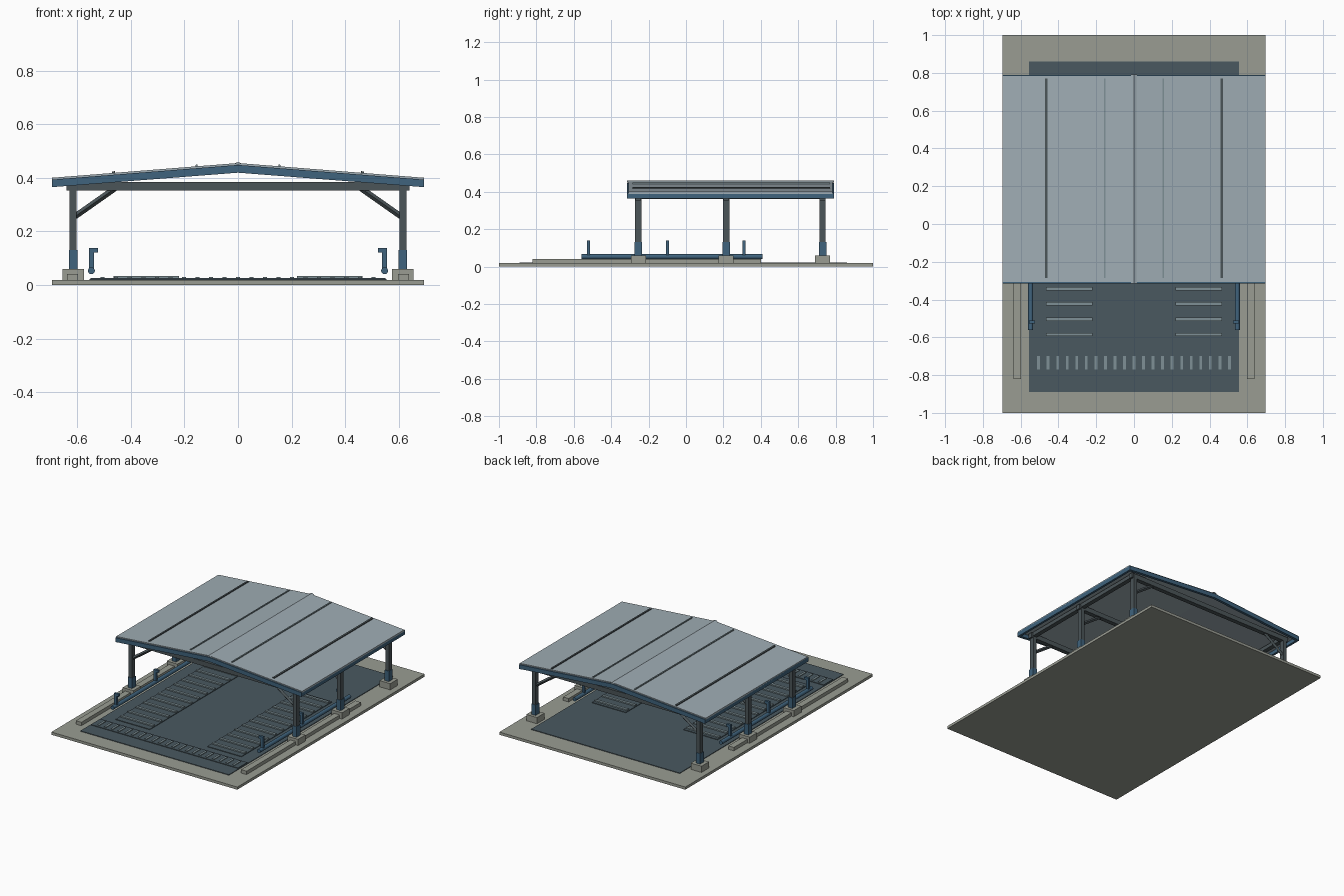
import bpy, bmesh, math
from mathutils import Vector

cube = bpy.data.objects.get("Cube")
if cube:
    bpy.data.objects.remove(cube, do_unlink=True)


def material(name, rgb):
    m = bpy.data.materials.new(name)
    m.use_nodes = True
    m.diffuse_color = (*rgb, 1)
    bsdf = next(n for n in m.node_tree.nodes if n.type == 'BSDF_PRINCIPLED')
    bsdf.inputs["Base Color"].default_value = (*rgb, 1)
    bsdf.inputs["Roughness"].default_value = 0.7
    return m


concrete = material("concrete", (0.32, 0.335, 0.29))
asphalt = material("dark paving", (0.067, 0.098, 0.117))
steel = material("dark steel", (0.07, 0.09, 0.098))
blue = material("blue paint", (0.05, 0.125, 0.205))
sheet = material("roof sheet", (0.35, 0.42, 0.46))
grating = material("grating metal", (0.21, 0.28, 0.305))


def finish(name, bm, mat):
    bmesh.ops.recalc_face_normals(bm, faces=bm.faces)
    mesh = bpy.data.meshes.new(name)
    bm.to_mesh(mesh)
    bm.free()
    mesh.materials.append(mat)
    ob = bpy.data.objects.new(name, mesh)
    bpy.context.collection.objects.link(ob)
    return ob


def box(name, x, y, z, mat):
    """Box from (low, high) pairs on each axis."""
    bm = bmesh.new()
    bmesh.ops.create_cube(bm, size=1)
    for v in bm.verts:
        v.co = [(a + b) / 2 + c * (b - a) for (a, b), c in zip((x, y, z), v.co)]
    return finish(name, bm, mat)


def extrude_y(name, profile, y, mat):
    """Extrude an (x, z) outline between two y positions."""
    bm = bmesh.new()
    face = bm.faces.new([bm.verts.new((px, y[0], pz)) for px, pz in profile])
    new = bmesh.ops.extrude_face_region(bm, geom=[face])["geom"]
    moved = [g for g in new if isinstance(g, bmesh.types.BMVert)]
    bmesh.ops.translate(bm, verts=moved, vec=(0, y[1] - y[0], 0))
    return finish(name, bm, mat)


def rod(name, a, b, radius, mat, sides=12):
    a, b = Vector(a), Vector(b)
    bm = bmesh.new()
    bmesh.ops.create_cone(bm, cap_ends=True, segments=sides, radius1=radius,
                          radius2=radius, depth=(b - a).length)
    turn = (b - a).to_track_quat('Z', 'Y').to_matrix()
    bmesh.ops.rotate(bm, verts=bm.verts, matrix=turn)
    bmesh.ops.translate(bm, verts=bm.verts, vec=(a + b) / 2)
    return finish(name, bm, mat)


def around(c, half):
    return (c - half, c + half)


def span(side, a, b):
    return tuple(sorted((side * a, side * b)))


# Ground slab, paving and the drain across the entrance
box("ground_slab", around(0, 0.695), (-1, 1), (0, 0.018), concrete)
box("paving", around(0, 0.555), (-0.89, 0.86), (0.016, 0.022), asphalt)
box("drain_channel", around(0, 0.55), (-0.785, -0.685), (0.02, 0.026), asphalt)
for i in range(21):
    box("drain_bar", around((i - 10) * 0.0505, 0.0075), (-0.77, -0.7),
        (0.022, 0.03), grating)

# Roof geometry: height falls evenly from the ridge to the eaves
EDGE, FRONT, BACK = 0.695, -0.315, 0.79
ROWS = (-0.255, 0.215, 0.73)


def roof_z(x, ridge=0.455, eave=0.4):
    return ridge + (eave - ridge) * abs(x) / EDGE


def chevron(top, bottom):
    return [(-EDGE, top[1]), (0, top[0]), (EDGE, top[1]),
            (EDGE, bottom[1]), (0, bottom[0]), (-EDGE, bottom[1])]


extrude_y("roof_sheet", chevron((0.455, 0.4), (0.444, 0.389)),
          (FRONT + 0.007, BACK - 0.007), sheet)
for name, y in (("front_fascia", FRONT), ("back_fascia", BACK - 0.018)):
    extrude_y(name, chevron((0.448, 0.393), (0.419, 0.365)), (y, y + 0.018), blue)
extrude_y("ridge_cap", [(-0.015, 0.453), (0, 0.459), (0.015, 0.453), (0, 0.449)],
          (FRONT - 0.001, BACK + 0.001), sheet)

for s in (-1, 1):
    box("eave_fascia", span(s, 0.68, EDGE), (FRONT, BACK), (0.365, 0.394), blue)
    box("eave_beam", span(s, 0.6, 0.63), (ROWS[0], ROWS[2]), (0.362, 0.388), steel)

    # Raised seams running along each roof slope
    for x, half, mat in ((0.155, 0.004, grating), (0.465, 0.006, steel)):
        a, b = s * x - half, s * x + half
        extrude_y("roof_seam", [(a, roof_z(a) - 0.004), (b, roof_z(b) - 0.004),
                                (b, roof_z(b) + 0.006), (a, roof_z(a) + 0.006)],
                  (-0.285, 0.77), mat)

    # Columns with footings, sleeves and knee braces
    for y in ROWS:
        box("footing", span(s, 0.575, 0.655), around(y, 0.04), (0.016, 0.06), concrete)
        box("column", span(s, 0.602, 0.628), around(y, 0.017), (0.06, 0.38), steel)
        box("column_sleeve", span(s, 0.599, 0.631), around(y, 0.02), (0.06, 0.13), blue)
        rod("knee_brace", (s * 0.608, y, 0.256), (s * 0.46, y, 0.36), 0.011, steel, 4)

    # Low curb, guard rail and hooked posts
    box("curb", span(s, 0.597, 0.638), (-0.82, 0.4), (0.016, 0.041), concrete)
    rod("guard_rail", (s * 0.547, -0.56, 0.053), (s * 0.547, 0.41, 0.053), 0.013, blue)
    for y in (-0.52, -0.1, 0.31):
        box("rail_post", span(s, 0.538, 0.556), around(y, 0.008), (0.05, 0.138), blue)
        box("rail_hook", span(s, 0.523, 0.556), around(y, 0.008), (0.121, 0.138), blue)

    # Ribbed wheel pads
    box("wheel_pad", span(s, 0.215, 0.47), (-0.635, 0.335), (0.02, 0.026), asphalt)
    for i in range(12):
        box("pad_rib", span(s, 0.22, 0.465), around(-0.585 + i * 0.081, 0.009),
            (0.024, 0.034), grating)

# Tie beams across each row of columns
for y in ROWS:
    box("tie_beam", around(0, 0.64), around(y, 0.015), (0.352, 0.384), steel)

# Keep round rails smooth with sharp ends
bpy.ops.object.select_all(action='DESELECT')
for ob in bpy.context.collection.objects:
    if ob.name.startswith("guard_rail"):
        ob.select_set(True)
        bpy.context.view_layer.objects.active = ob
bpy.ops.object.shade_smooth_by_angle(angle=math.radians(40))
